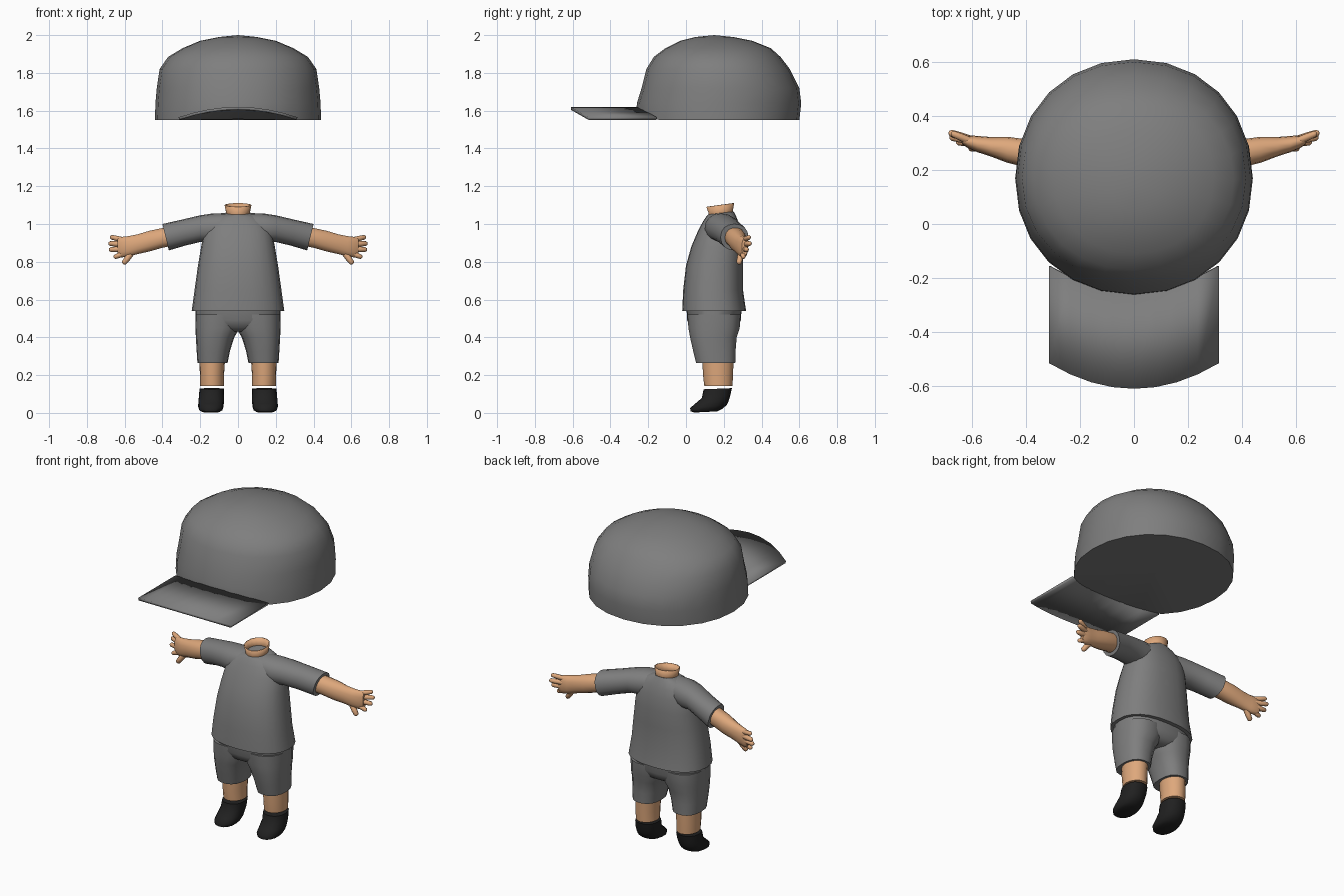
import bpy, bmesh, math
from mathutils import Vector

cube = bpy.data.objects.get("Cube")
if cube:
    bpy.data.objects.remove(cube, do_unlink=True)


def material(name, rgb):
    m = bpy.data.materials.new(name)
    m.use_nodes = True
    m.diffuse_color = (*rgb, 1)
    m.node_tree.nodes["Principled BSDF"].inputs["Base Color"].default_value = (*rgb, 1)
    return m


GREY = material("cloth_grey", (0.21, 0.21, 0.21))
SKIN = material("skin_tan", (0.73, 0.39, 0.2))
BLACK = material("shoe_black", (0.015, 0.015, 0.015))


def finish(name, bm, mat, mirror=False, angle=40, thickness=0):
    bmesh.ops.recalc_face_normals(bm, faces=bm.faces)
    me = bpy.data.meshes.new(name)
    bm.to_mesh(me)
    bm.free()
    me.materials.append(mat)
    ob = bpy.data.objects.new(name, me)
    bpy.context.collection.objects.link(ob)
    bpy.ops.object.select_all(action="DESELECT")
    ob.select_set(True)
    bpy.context.view_layer.objects.active = ob
    bpy.ops.object.shade_smooth_by_angle(angle=math.radians(angle))
    if thickness:
        mod = ob.modifiers.new("Thickness", "SOLIDIFY")
        mod.thickness = thickness
        mod.offset = -1
    if mirror:
        ob.modifiers.new("Mirror", "MIRROR")
    return ob


def oval(n, p=2.0):
    """Unit superellipse points."""
    for i in range(n):
        a = math.tau * i / n
        c, s = math.cos(a), math.sin(a)
        yield (math.copysign(abs(c) ** (2 / p), c), math.copysign(abs(s) ** (2 / p), s))


def level(n, z, x0, x1, y0, y1, tilt=0, p=2.0):
    """Horizontal ring; tilt raises the back and lowers the front."""
    return [Vector(((x0 + x1) / 2 + u * (x1 - x0) / 2,
                    (y0 + y1) / 2 + v * (y1 - y0) / 2, z + v * tilt))
            for u, v in oval(n, p)]


def upright(n, x, z0, z1, y, ry, lean=0):
    """Ring across a limb that runs along x; lean pushes its top outward."""
    return [Vector((x + v * lean, y + u * ry, (z0 + z1) / 2 + v * (z1 - z0) / 2))
            for u, v in oval(n, 2.2)]


def loft(bm, rings, start=True, end=True):
    """Skin a list of rings; an end is True (flat), a point (fan) or False (open)."""
    vs = [[bm.verts.new(p) for p in r] for r in rings]
    n = len(vs[0])
    for a, b in zip(vs, vs[1:]):
        for i in range(n):
            j = (i + 1) % n
            bm.faces.new((a[i], a[j], b[j], b[i]))
    for cap, ring in ((start, vs[0]), (end, vs[-1])):
        if cap is True:
            bm.faces.new(ring)
        elif cap:
            tip = bm.verts.new(cap)
            for i in range(n):
                bm.faces.new((ring[i], ring[(i + 1) % n], tip))


def part(name, rings, mat, start=True, end=True, **kw):
    bm = bmesh.new()
    loft(bm, rings, start, end)
    return finish(name, bm, mat, **kw)


# Cap crown: the rim arches up at the front to meet the brim
BRIM = 0.315


def arch(x):
    return 0.055 * max(0, 1 - (x / BRIM) ** 2)


crown = [level(24, z, -hx, hx, y0, y1, p=2.1) for z, hx, y0, y1 in (
    (1.55, .44, -.262, .6), (1.64, .437, -.26, .61), (1.72, .43, -.235, .6),
    (1.82, .415, -.21, .55), (1.885, .37, -.17, .5), (1.93, .295, -.11, .45),
    (1.97, .2, -.03, .35), (1.99, .1, .05, .25))]
for p in crown[0]:
    if p.y < 0:
        p.z += arch(p.x)
part("cap_crown", crown, GREY, start=(0, .17, 1.555), end=(0, .15, 2), angle=50)

# Cap brim: curved sheet with thickness
bm = bmesh.new()
cols = []
for i in range(9):
    t = i / 4 - 1
    z = 1.565 + arch(t * BRIM)
    cols.append([bm.verts.new((t * BRIM, y + .095 * t * t, z)) for y in (-.61, -.25)])
for a, b in zip(cols, cols[1:]):
    bm.faces.new((a[0], b[0], b[1], a[1]))
finish("cap_brim", bm, GREY, thickness=.015)

# Shirt body
part("shirt_body", [level(24, z, -hx, hx, y0, y1, tilt, 2.4) for z, hx, y0, y1, tilt in (
    (.54, .245, -.02, .318, 0), (.65, .23, -.015, .302, 0), (.78, .212, .0, .302, 0),
    (.88, .195, .028, .302, 0), (.96, .18, .062, .292, 0), (1.01, .155, .088, .278, 0),
    (1.04, .115, .105, .264, .004), (1.058, .066, .117, .252, .008))], GREY)

# Sleeves
part("sleeves", [upright(16, *r) for r in (
    (.06, .91, 1.058, .18, .08), (.14, .9, 1.055, .187, .088), (.2, .905, 1.046, .2, .084),
    (.29, .885, 1.023, .23, .077, .008), (.383, .86, 1.0, .257, .074, .017))],
    GREY, mirror=True)

# Neck: open collar tube
part("neck", [level(14, *r) for r in (
    (1.035, -.066, .066, .112, .256, .006), (1.065, -.064, .064, .118, .25, .008),
    (1.1, -.071, .071, .106, .257, .01))], SKIN, start=False, end=False, thickness=.006)

# Forearms and palms
part("arms", [upright(14, *r) for r in (
    (.34, .885, .99, .25, .053), (.4, .873, .98, .262, .052), (.47, .853, .965, .275, .048),
    (.53, .84, .947, .286, .036), (.58, .826, .937, .296, .03), (.615, .822, .933, .305, .024),
    (.637, .832, .925, .311, .015))], SKIN, mirror=True, angle=50)

# Fingers and thumb: tapered tubes from the palm
bm = bmesh.new()
for base, tip, r in (((.6, .305, .914), (.678, .337, .932), .014),
                     ((.6, .31, .892), (.687, .34, .897), .015),
                     ((.6, .31, .868), (.684, .322, .864), .015),
                     ((.6, .302, .846), (.658, .303, .823), .014),
                     ((.565, .29, .845), (.608, .28, .788), .016)):
    a, b = Vector(base), Vector(tip)
    d = (b - a).normalized()
    s = d.cross(Vector((0, 1, 0))).normalized()
    w = d.cross(s)
    rings = [[a.lerp(b, t) + (s * u + w * v) * r * k for u, v in oval(8)]
             for t, k in ((0, 1), (.5, 1), (.88, .85), (.97, .5))]
    loft(bm, rings, True, b)
finish("fingers", bm, SKIN, mirror=True, angle=60)

# Shorts: hips and two legs
part("shorts_hips", [level(24, z, -hx, hx, y0, y1, 0, 2.5) for z, hx, y0, y1 in (
    (.43, .12, .06, .24), (.45, .19, .025, .275), (.49, .226, .006, .29),
    (.57, .225, .002, .296))], GREY)
part("shorts_legs", [level(18, z, x0, x1, y0, y1, 0, 2.4) for z, x0, x1, y0, y1 in (
    (.265, .055, .215, .052, .262), (.33, .042, .219, .036, .264), (.4, .02, .223, .02, .27),
    (.45, -.01, .226, .011, .286), (.52, -.02, .226, .006, .29))], GREY, mirror=True)

# Lower legs
part("lower_legs", [level(16, z, x0, x1, y0, y1) for z, x0, x1, y0, y1 in (
    (.142, .074, .2, .097, .246), (.2, .074, .202, .09, .249),
    (.29, .068, .204, .086, .252))], SKIN, mirror=True)

# Shoes: soft boots with the toes to the front
part("shoes", [level(16, z, x0, x1, y0, y1, tilt, 2.3) for z, x0, x1, y0, y1, tilt in (
    (.005, .098, .19, .045, .165, .003), (.014, .083, .205, .024, .19, .006),
    (.034, .076, .211, .022, .216, .008), (.058, .075, .21, .05, .227, .008),
    (.085, .074, .207, .084, .234, .006), (.128, .073, .204, .093, .243, .003))],
    BLACK, mirror=True, angle=55)
